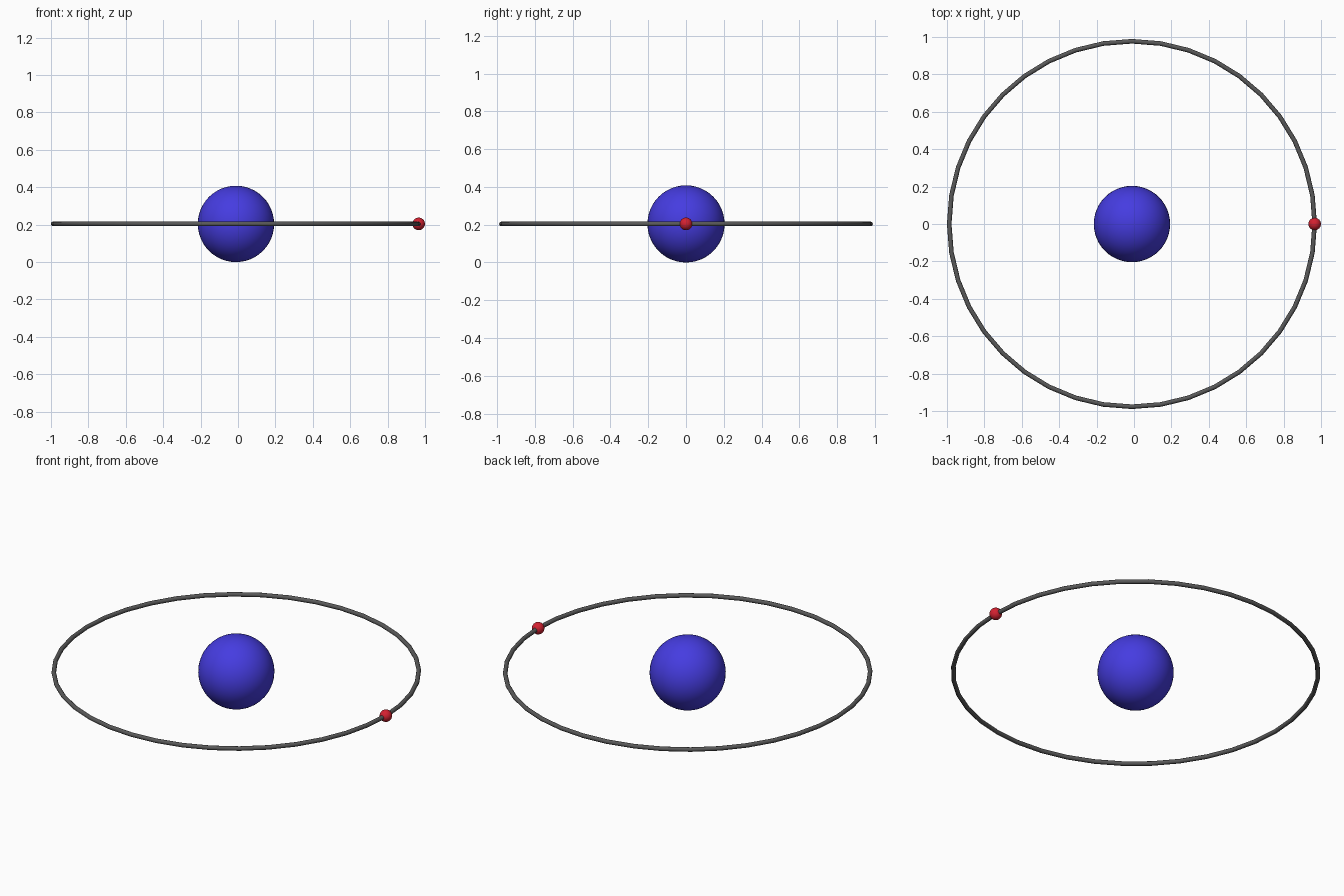
import bpy
from math import pi

if "Cube" in bpy.data.objects:
    bpy.data.objects.remove(bpy.data.objects["Cube"])

CX, Z = -0.011, 0.204      # shared centre of planet and orbit
ORBIT_R, TUBE_R = 0.977, 0.0122
MOON_R = 0.0335


def finish(name, color):
    obj = bpy.context.object
    obj.name = name
    mat = bpy.data.materials.new(name + "_color")
    mat.diffuse_color = (*color, 1)
    mat.use_nodes = True
    mat.node_tree.nodes["Principled BSDF"].inputs["Base Color"].default_value = mat.diffuse_color
    obj.data.materials.append(mat)
    bpy.ops.object.shade_smooth_by_angle(angle=pi / 4)


def ball(name, x, radius, color):
    bpy.ops.mesh.primitive_uv_sphere_add(
        segments=48, ring_count=24, radius=radius, location=(x, 0, Z))
    finish(name, color)


# Large central sphere
ball("central_sphere", CX, Z, (0.06, 0.045, 0.75))

# Small sphere riding on the ring
ball("orbiting_sphere", CX + ORBIT_R, MOON_R, (0.65, 0.015, 0.03))

# Thin 40-sided orbit ring
bpy.ops.mesh.primitive_torus_add(
    major_segments=40, minor_segments=12, major_radius=ORBIT_R,
    minor_radius=TUBE_R, location=(CX, 0, Z))
finish("orbit_ring", (0.1, 0.1, 0.1))
